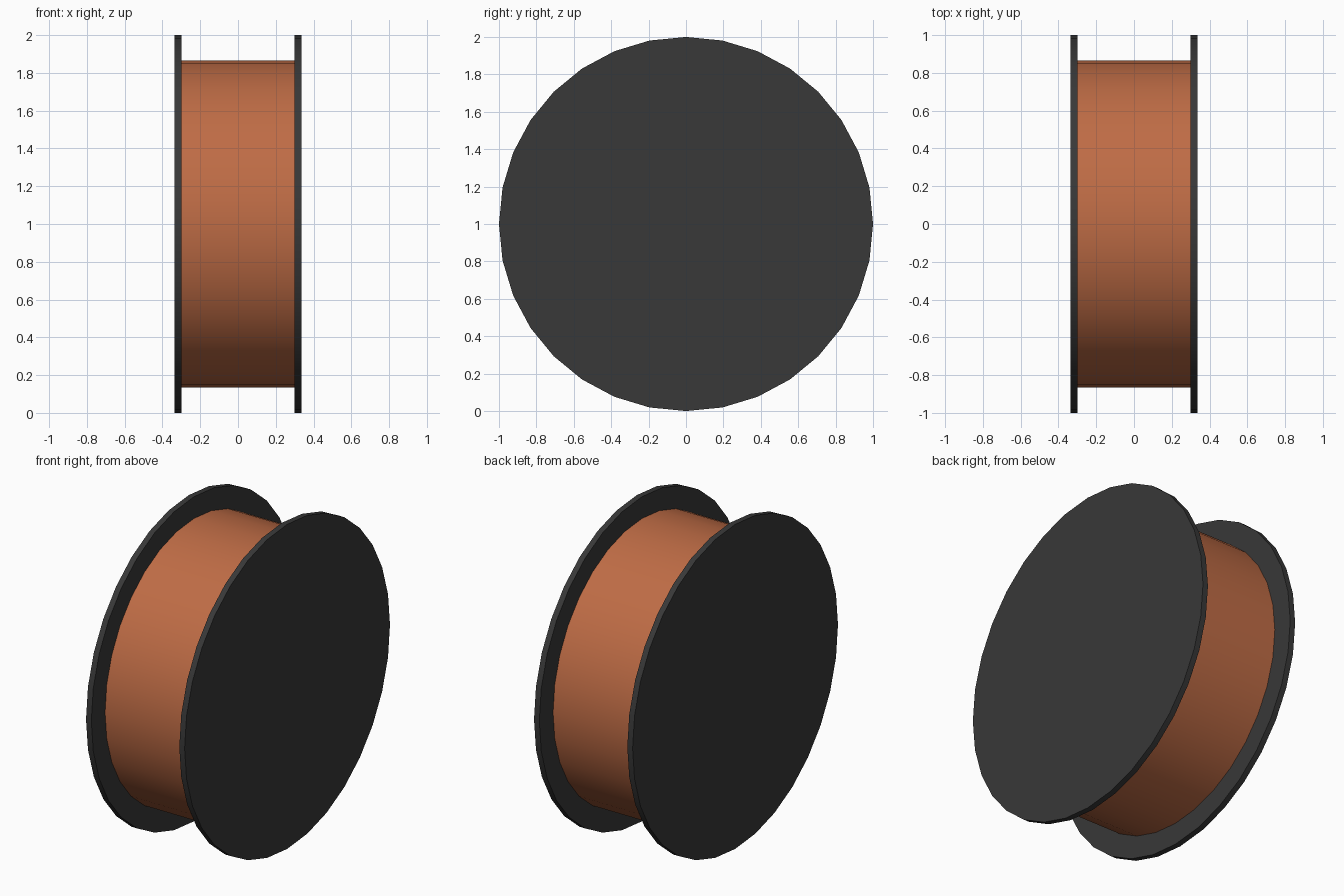
import bpy
import math

SIDES = 32
CENTRE_Z = 1.0
FLANGE_RADIUS = 1.0
FLANGE_THICKNESS = 0.036
WINDING_RADIUS = 0.866
WINDING_WIDTH = 0.6

cube = bpy.data.objects.get("Cube")
if cube:
    bpy.data.objects.remove(cube, do_unlink=True)


def make_material(name, colour):
    mat = bpy.data.materials.new(name)
    mat.use_nodes = True
    mat.diffuse_color = (*colour, 1)
    mat.node_tree.nodes["Principled BSDF"].inputs["Base Color"].default_value = (*colour, 1)
    return mat


def disc(name, radius, width, x, mat):
    """Cylinder lying along the x axis, smooth around its rim."""
    bpy.ops.mesh.primitive_cylinder_add(
        vertices=SIDES, radius=radius, depth=width,
        location=(x, 0, CENTRE_Z), rotation=(0, math.pi / 2, 0))
    obj = bpy.context.object
    obj.name = name
    obj.data.materials.append(mat)
    bpy.ops.object.shade_smooth_by_angle(angle=math.radians(30))
    return obj


black = make_material("black plastic", (0.04, 0.04, 0.04))
copper = make_material("copper wire", (0.52, 0.15, 0.06))

# Wound wire between the flanges
disc("wire_winding", WINDING_RADIUS, WINDING_WIDTH, 0, copper)

# End flanges
for side, name in ((1, "left_flange"), (-1, "right_flange")):
    disc(name, FLANGE_RADIUS, FLANGE_THICKNESS,
         side * (WINDING_WIDTH + FLANGE_THICKNESS) / 2, black)
